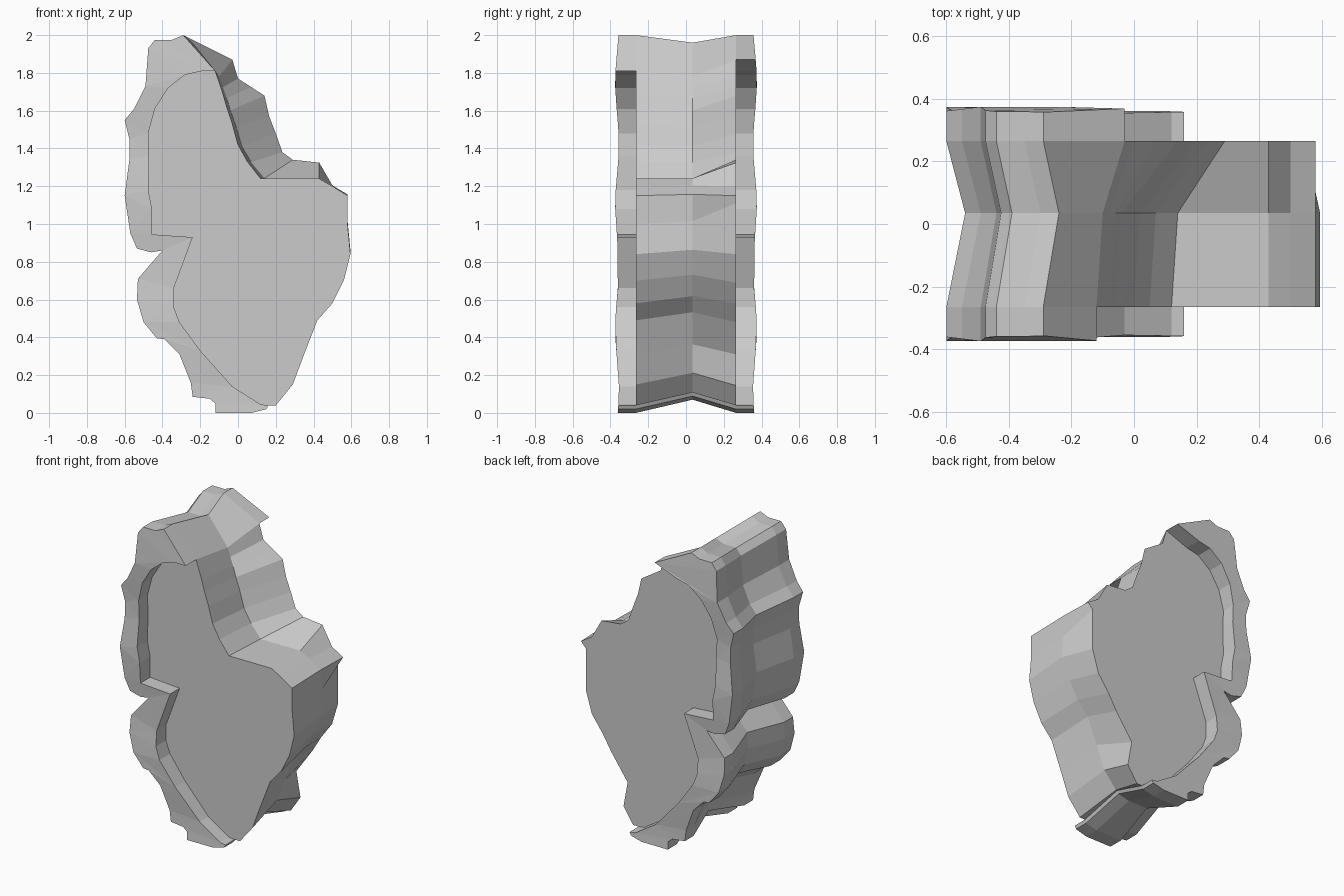
import bpy, bmesh, math
from mathutils import Vector
from mathutils.geometry import tessellate_polygon

if "Cube" in bpy.data.objects:
    bpy.data.objects.remove(bpy.data.objects["Cube"])

# Jagged outer edge (x, z), from the top end round the left side to the bottom
OUTER = [(-.29, 2), (-.35, 1.975), (-.44, 1.975), (-.475, 1.93), (-.49, 1.73), (-.55, 1.61),
         (-.6, 1.55), (-.575, 1.45), (-.575, 1.34), (-.6, 1.15), (-.57, .95), (-.535, .87),
         (-.46, .85), (-.4, .86), (-.53, .71), (-.535, .6), (-.5, .48), (-.43, .395),
         (-.39, .39), (-.31, .31), (-.25, .16), (-.24, .085), (-.15, .075), (-.12, .05),
         (-.12, 0), (.07, 0), (.15, .02), (.16, .04)]
# Inner edge of the raised rim
INNER = [(-.19, 1.81), (-.28, 1.79), (-.37, 1.72), (-.44, 1.61), (-.475, 1.48), (-.47, 1.36),
         (-.475, 1.18), (-.455, 1.08), (-.455, .945), (-.24, .93), (-.34, .66), (-.34, .56),
         (-.31, .48), (-.2, .33), (-.03, .14), (.12, .045)]
# Right-hand edges of the front and back faces, bottom to top
FRONT = [(.2, .04), (.29, .15), (.35, .31), (.42, .49), (.5, .58), (.56, .7),
         (.595, .84), (.58, 1.0), (.58, 1.15), (.5, 1.2), (.43, 1.24), (.12, 1.24),
         (.05, 1.33), (0, 1.42), (-.03, 1.53), (-.06, 1.62), (-.08, 1.69), (-.1, 1.75),
         (-.12, 1.81)]
BACK = [(.2, .04), (.27, .145), (.24, .31), (.36, .48), (.42, .58), (.5, .69),
        (.545, .84), (.545, 1.11), (.58, 1.15), (.5, 1.2), (.43, 1.325), (.29, 1.34),
        (.235, 1.38), (.2, 1.48), (.165, 1.57), (.14, 1.68), (.07, 1.725), (0, 1.77),
        (-.03, 1.87)]
FACE_Y, MID_Y = .265, .035


def rim_depth(z):
    return .365 + .01 * math.cos((z - 1.1) * math.tau / .65)


def squeeze(p, dx):
    return (p[0] + dx, .07 + .945 * p[1])


bm = bmesh.new()


def add(points, y):
    return [bm.verts.new((x, y(z) if callable(y) else y, z)) for x, z in points]


def strip(a, b, closed=False):
    for i in range(len(a) if closed else len(a) - 1):
        j = (i + 1) % len(a)
        bm.faces.new((a[i], a[j], b[j], b[i]))


def fill(verts):
    """Fill an outline with triangles, worked out in the flat xz plane."""
    flat = [Vector((v.co.x, v.co.z, 0)) for v in verts]
    for tri in tessellate_polygon([flat]):
        bm.faces.new([verts[i] for i in tri])


# Body: front, creased middle and back outlines joined together
mid_outer = [squeeze(p, .06 if p[0] < -.5 else .05 if p[0] < 0 else 0) for p in OUTER]
mid_right = [squeeze(p, -.03 if p[1] < .8 else .02 if p[0] < .3 else 0) for p in FRONT]
sections = [add(OUTER + FRONT, -FACE_Y), add(mid_outer + mid_right, MID_Y),
            add(OUTER + BACK, FACE_Y)]
strip(sections[0], sections[1], True)
strip(sections[1], sections[2], True)

# Flat side faces and raised rims
n = len(OUTER)
for side, ring, right in ((-1, sections[0], FRONT), (1, sections[2], BACK)):
    def depth(z, s=side):
        return s * rim_depth(z)
    outer_top = add(OUTER, depth)
    inner_low = [ring[-1]] + add(INNER, side * FACE_Y) + [ring[n - 1]]
    inner_top = add([right[-1]] + INNER, depth) + [outer_top[-1]]
    strip(ring[:n], outer_top)
    strip(inner_low, inner_top)
    bm.faces.new((ring[-1], ring[0], outer_top[0], inner_top[0]))
    fill(outer_top + inner_top[-2::-1])
    fill(inner_low + ring[n:-1])

bmesh.ops.recalc_face_normals(bm, faces=bm.faces)
mesh = bpy.data.meshes.new("rimmed_slab")
bm.to_mesh(mesh)
bm.free()
slab = bpy.data.objects.new("rimmed_slab", mesh)
bpy.context.collection.objects.link(slab)
